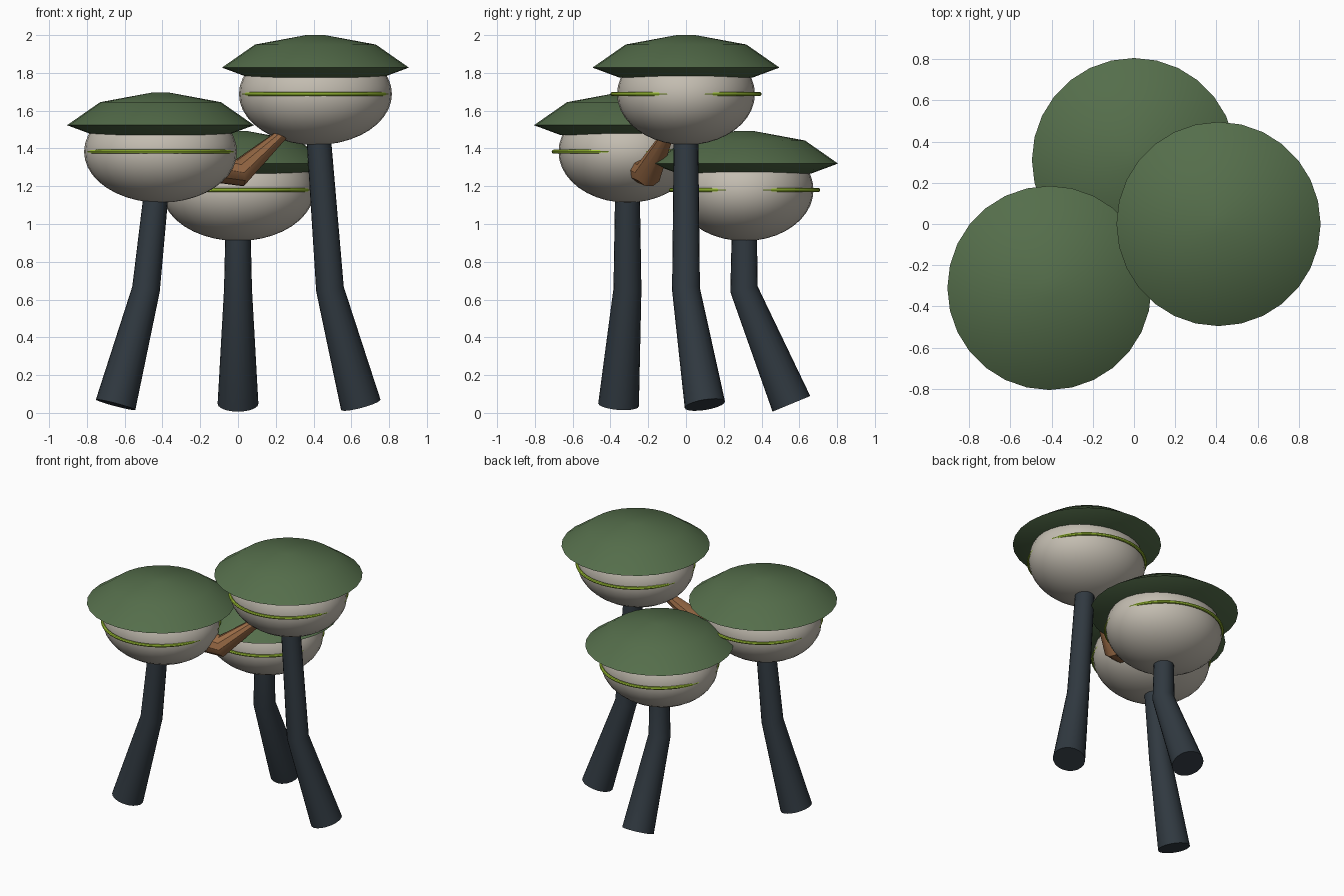
import bpy, bmesh, math
from mathutils import Vector

cube = bpy.data.objects.get("Cube")
if cube:
    bpy.data.objects.remove(cube, do_unlink=True)


def material(name, rgb):
    m = bpy.data.materials.new(name)
    m.use_nodes = True
    m.diffuse_color = (*rgb, 1)
    m.node_tree.nodes["Principled BSDF"].inputs["Base Color"].default_value = (*rgb, 1)
    return m


ROOF = material("moss green", (0.09, 0.155, 0.07))
SHELL = material("warm stone", (0.55, 0.51, 0.44))
BAND = material("lime", (0.38, 0.60, 0.04))
LEG = material("slate", (0.03, 0.041, 0.052))
WOOD = material("timber", (0.32, 0.145, 0.06))


def finish(obj, name, mat):
    obj.name = obj.data.name = name
    obj.data.materials.append(mat)
    bpy.ops.object.select_all(action="DESELECT")
    obj.select_set(True)
    bpy.context.view_layer.objects.active = obj
    bpy.ops.object.shade_smooth_by_angle(angle=math.radians(35))
    return obj


def loft(name, mat, rings):
    """Join rings of points into a closed skin with flat ends."""
    bm = bmesh.new()
    loops = [[bm.verts.new(p) for p in ring] for ring in rings]
    for a, b in zip(loops, loops[1:]):
        for i in range(len(a)):
            j = (i + 1) % len(a)
            bm.faces.new((a[i], a[j], b[j], b[i]))
    bm.faces.new(loops[0][::-1])
    bm.faces.new(loops[-1])
    bmesh.ops.recalc_face_normals(bm, faces=bm.faces)
    mesh = bpy.data.meshes.new(name)
    bm.to_mesh(mesh)
    bm.free()
    obj = bpy.data.objects.new(name, mesh)
    bpy.context.collection.objects.link(obj)
    return finish(obj, name, mat)


def circle(center, normal, radius, sides):
    turn = Vector((0, 0, 1)).rotation_difference(normal)
    angles = [math.tau * i / sides for i in range(sides)]
    return [center + turn @ Vector((radius * math.cos(a), radius * math.sin(a), 0)) for a in angles]


def limb(name, mat, points, radii, sides):
    """Tapered tube along a bent path, mitred at the bend."""
    pts = [Vector(p) for p in points]
    rings = []
    for i, p in enumerate(pts):
        before = (p - pts[i - 1]).normalized() if i else Vector()
        after = (pts[i + 1] - p).normalized() if i + 1 < len(pts) else Vector()
        rings.append(circle(p, (before + after).normalized(), radii[i], sides))
    return loft(name, mat, rings)


# Roof outline: radius and height above the pod centre
ROOF_PROFILE = [(0.355, 0.088), (0.495, 0.14), (0.32, 0.262), (0.05, 0.312)]


def pod(label, center, knee, foot):
    c = Vector(center)
    # shell
    bpy.ops.mesh.primitive_uv_sphere_add(segments=32, ring_count=20, location=c)
    shell = bpy.context.object
    shell.scale = (0.405, 0.365, 0.27)
    finish(shell, label + "_shell", SHELL)
    # glowing band, partly sunk into the oval shell
    bpy.ops.mesh.primitive_torus_add(location=c, major_radius=0.39, minor_radius=0.011,
                                     major_segments=48, minor_segments=8)
    finish(bpy.context.object, label + "_band", BAND)
    # roof
    up = Vector((0, 0, 1))
    loft(label + "_roof", ROOF, [circle(c + up * h, up, r, 28) for r, h in ROOF_PROFILE])
    # bent leg
    limb(label + "_leg", LEG, [foot, knee, c], [0.108, 0.074, 0.062], 20)


pod("low", (0, 0.31, 1.18), (0, 0.307, 0.655), (0, 0.558, 0.048))
pod("middle", (-0.41, -0.31, 1.383), (-0.487, -0.31, 0.655), (-0.648, -0.357, 0.043))
pod("high", (0.41, 0, 1.688), (0.487, 0, 0.655), (0.65, 0.10, 0.043))

# sagging timber walkway between the middle and high pods
limb("walkway", WOOD, [(-0.3, -0.29, 1.33), (0.008, -0.2, 1.27), (0.28, -0.075, 1.515)],
     [0.09, 0.074, 0.024], 10)
